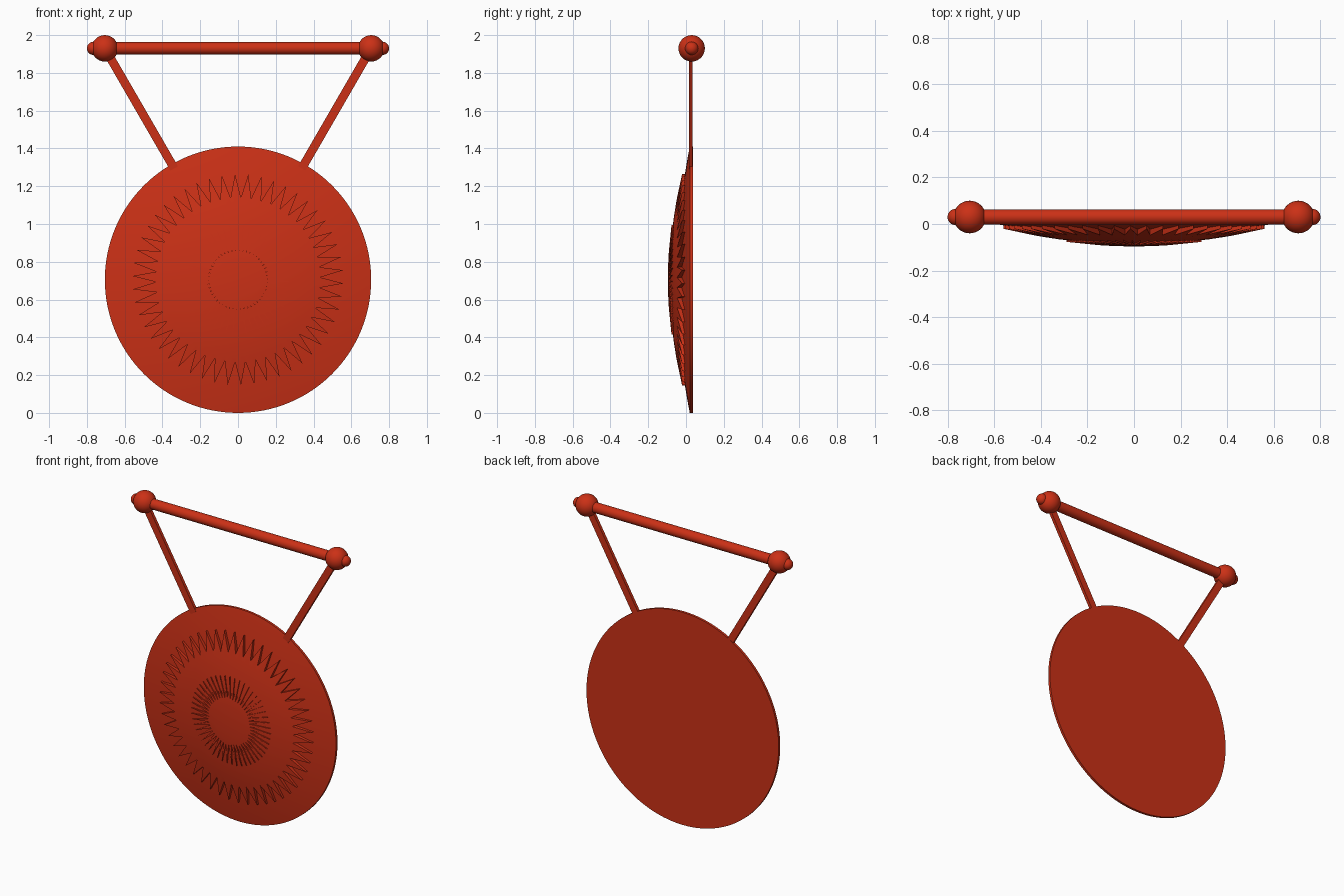
import bpy, bmesh, math
from mathutils import Vector

if "Cube" in bpy.data.objects:
    bpy.data.objects.remove(bpy.data.objects["Cube"])

CZ, R, BACK = 0.705, 0.705, 0.036   # disc centre height, radius, back plane
BY, BZ = 0.03, 1.93                 # top bar axis

red = bpy.data.materials.new("red_paint")
red.diffuse_color = (0.60, 0.03, 0.008, 1)
red.use_nodes = True
red.node_tree.nodes["Principled BSDF"].inputs["Base Color"].default_value = red.diffuse_color


def finish(ob, smooth=True):
    ob.data.materials.append(red)
    if smooth:
        bpy.ops.object.select_all(action='DESELECT')
        ob.select_set(True)
        bpy.context.view_layer.objects.active = ob
        bpy.ops.object.shade_smooth_by_angle(angle=math.radians(30))
    return ob


def domed_plate(name, tip, valley, depth, back, segs, phase=0.0):
    """Domed plate facing -y; tip and valley radii alternate round its rim."""
    bm = bmesh.new()
    inner = min(tip, valley)
    rings = []
    for f in (0.25, 0.5, 0.75, 0.93, None, 'back'):
        ring = []
        for i in range(segs):
            a = 2 * math.pi * i / segs + phase
            rim = tip if i % 2 == 0 else valley
            r = inner * f if isinstance(f, float) else rim
            y = depth(r)
            if f == 'back':
                y = back(r)
            ring.append(bm.verts.new((r * math.cos(a), y, CZ + r * math.sin(a))))
        rings.append(ring)
    top = bm.verts.new((0, depth(0), CZ))
    for i in range(segs):
        j = (i + 1) % segs
        bm.faces.new((top, rings[0][i], rings[0][j]))
        for p, q in zip(rings, rings[1:]):
            bm.faces.new((p[i], q[i], q[j], p[j]))
    bm.faces.new(rings[-1])
    bmesh.ops.recalc_face_normals(bm, faces=bm.faces)
    me = bpy.data.meshes.new(name)
    bm.to_mesh(me)
    bm.free()
    ob = bpy.data.objects.new(name, me)
    bpy.context.collection.objects.link(ob)
    return finish(ob)


def ball(name, x, r):
    bpy.ops.mesh.primitive_uv_sphere_add(segments=32, ring_count=16, radius=r, location=(x, BY, BZ))
    ob = bpy.context.object
    ob.name = name
    finish(ob)


# Disc and two raised star-edged layers
domed_plate("disc", R, R, lambda r: -0.0506 + 0.142 * r * r, lambda r: BACK, 128)
ph = math.radians(91.6)
domed_plate("outer_star_layer", 0.56, 0.435, lambda r: -0.088 + 0.215 * r * r,
            lambda r: 0.01, 100, ph)
domed_plate("inner_star_layer", 0.29, 0.15, lambda r: -0.096 + 0.23 * r * r,
            lambda r: -0.03, 100, ph)

# Top bar
bpy.ops.mesh.primitive_cylinder_add(vertices=32, radius=0.033, depth=1.41,
                                    location=(0, BY, BZ), rotation=(0, math.pi / 2, 0))
bpy.context.object.name = "top_bar"
finish(bpy.context.object)

# End balls, end tips and flat hanging struts on both sides
for side, s in (("left", -1), ("right", 1)):
    ball(side + "_end_ball", s * 0.705, 0.07)
    ball(side + "_end_tip", s * 0.765, 0.035)
    a, b = Vector((s * 0.705, 0.025, BZ)), Vector((s * 0.335, 0.025, 1.29))
    d = b - a
    bpy.ops.mesh.primitive_cube_add(size=1, location=(a + b) / 2,
                                    rotation=(0, math.atan2(d.x, d.z), 0))
    ob = bpy.context.object
    ob.name = side + "_strut"
    ob.scale = (0.046, 0.02, d.length)
    finish(ob, False)
